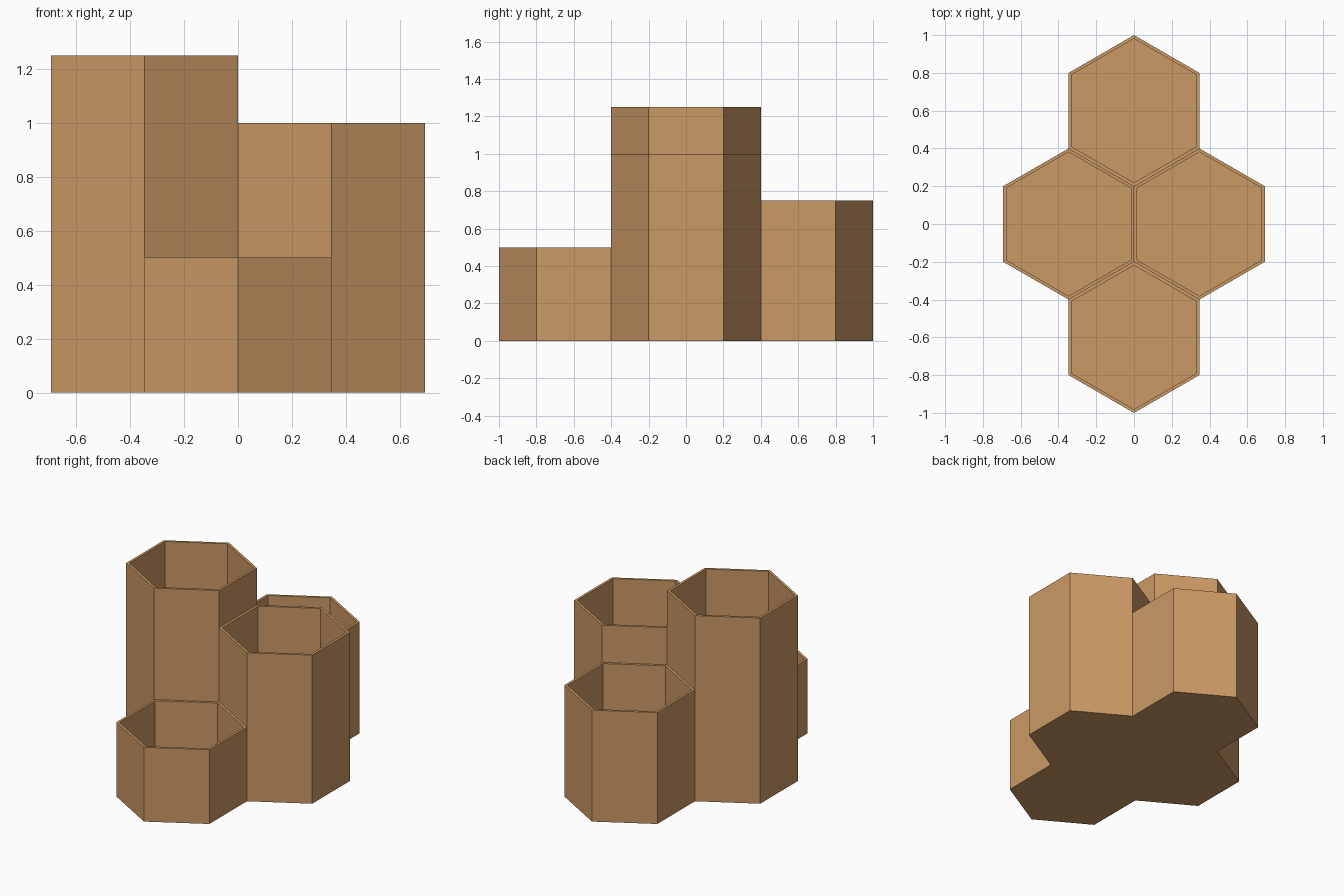
import bpy, bmesh, math

if "Cube" in bpy.data.objects:
    bpy.data.objects.remove(bpy.data.objects["Cube"])

R = 0.4                                # outer corner radius of a cell
WALL = 0.0165                          # wall thickness
FLOOR = 0.01                           # floor thickness
R_IN = R - WALL / math.cos(math.pi / 6)
DX = R * math.cos(math.pi / 6)         # half the flat-to-flat width

wood = bpy.data.materials.new("warm_wood")
wood.diffuse_color = (0.6, 0.32, 0.13, 1)
wood.use_nodes = True
wood.node_tree.nodes["Principled BSDF"].inputs["Base Color"].default_value = wood.diffuse_color


def hex_cup(name, x, y, height, seam=False):
    """Open-topped hexagonal cup with a thin floor."""
    bm = bmesh.new()

    def ring(r, z):
        return [bm.verts.new((x + r * math.sin(i * math.pi / 3),
                              y + r * math.cos(i * math.pi / 3), z)) for i in range(6)]

    # outside, over the rim, down the inside
    rings = [ring(R, 0)]
    if seam:
        rings.append(ring(R, FLOOR))
    rings += [ring(R, height), ring(R_IN, height), ring(R_IN, FLOOR)]
    for a, b in zip(rings, rings[1:]):
        for i in range(6):
            j = (i + 1) % 6
            bm.faces.new((a[i], a[j], b[j], b[i]))
    # underside and inner floor
    bm.faces.new(rings[0])
    bm.faces.new(rings[-1])
    bmesh.ops.recalc_face_normals(bm, faces=bm.faces)
    mesh = bpy.data.meshes.new(name)
    bm.to_mesh(mesh)
    bm.free()
    mesh.materials.append(wood)
    bpy.context.collection.objects.link(bpy.data.objects.new(name, mesh))


# four nested cells of different heights
hex_cup("left_cup", -DX, 0, 1.25)
hex_cup("right_cup", DX, 0, 1.0, seam=True)
hex_cup("front_cup", 0, -1.5 * R, 0.5)
hex_cup("back_cup", 0, 1.5 * R, 0.75)
